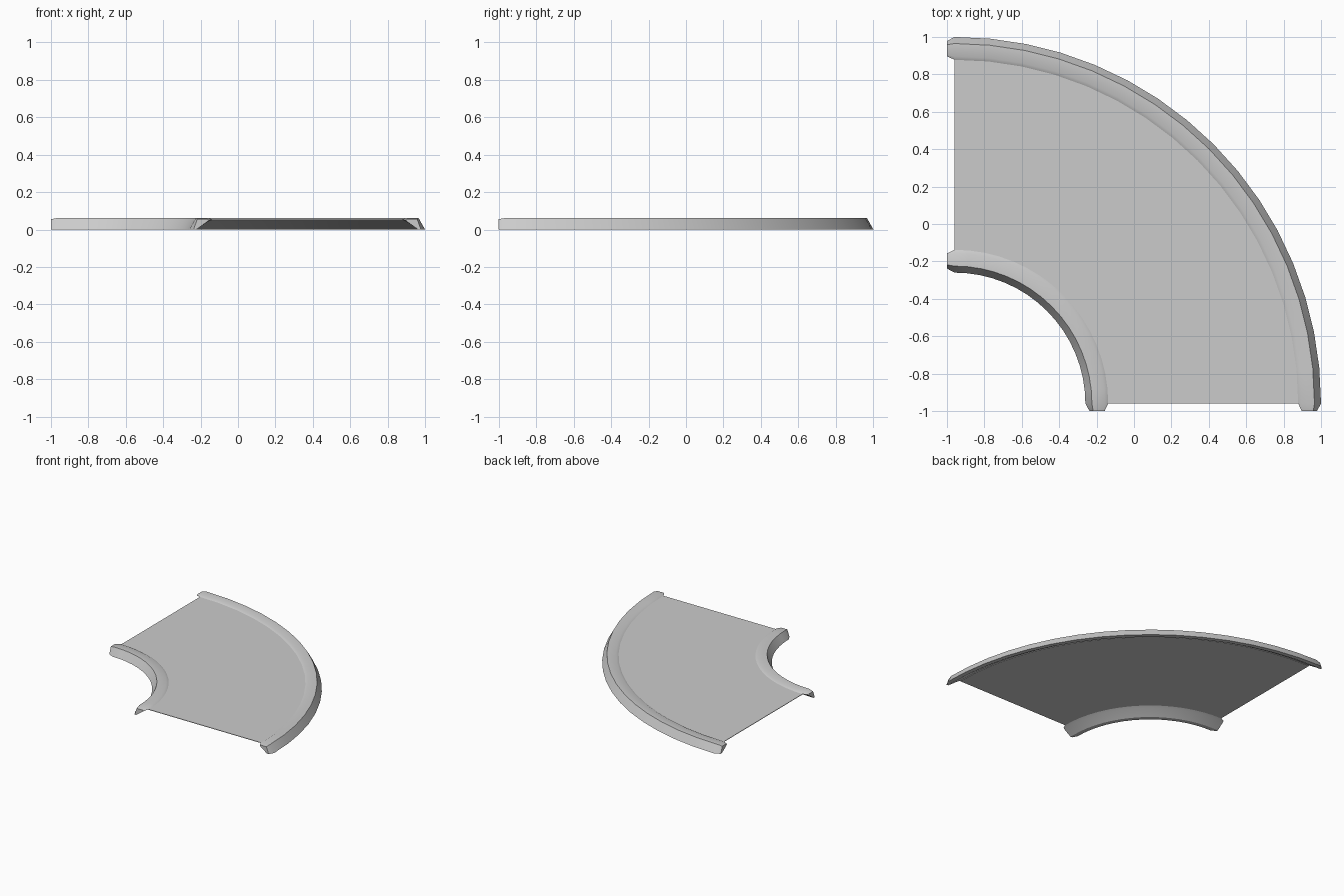
import bpy, bmesh, math

cube = bpy.data.objects.get("Cube")
if cube:
    bpy.data.objects.remove(cube, do_unlink=True)

CX = CY = -0.96          # centre of the bend
R_IN, R_OUT = 0.70, 1.96
STEPS = 16
TAB = 0.04

grey = bpy.data.materials.new("light grey")
grey.use_nodes = True
colour = (0.6, 0.6, 0.6, 1)
grey.diffuse_color = colour
grey.node_tree.nodes["Principled BSDF"].inputs["Base Color"].default_value = colour

# Kerb cross-section: distance from the kerb's free edge, height
KERB = [(0, 0), (0.035, 0.0625), (0.104, 0.0625), (0.122, 0.053),
        (0.1, 0.042), (0.035, 0)]
# Smaller section at the tip of each end tab
TIP = [(0.022, 0), (0.042, 0.055), (0.096, 0.055), (0.103, 0.05),
       (0.096, 0.042), (0.037, 0)]


def place(r, z, angle, push=0):
    """Point on the bend; push moves it past the end along the tangent."""
    c, s = math.cos(angle), math.sin(angle)
    return (CX + r * c - push * s, CY + r * s + push * c, z)


def finish(bm, name):
    bmesh.ops.recalc_face_normals(bm, faces=bm.faces)
    mesh = bpy.data.meshes.new(name)
    bm.to_mesh(mesh)
    bm.free()
    obj = bpy.data.objects.new(name, mesh)
    mesh.materials.append(grey)
    bpy.context.collection.objects.link(obj)
    bpy.ops.object.select_all(action='DESELECT')
    bpy.context.view_layer.objects.active = obj
    obj.select_set(True)
    bpy.ops.object.shade_smooth_by_angle(angle=math.radians(30))
    return obj


def kerb(name, edge, side):
    """Sweep the section round the bend and close it with tapered tabs."""
    bm = bmesh.new()
    angles = [math.pi / 2 * i / STEPS for i in range(STEPS + 1)]
    stations = [(TIP, angles[0], -TAB)]
    stations += [(KERB, a, 0) for a in angles]
    stations += [(TIP, angles[-1], TAB)]
    rings = [[bm.verts.new(place(edge + side * d, z, a, push)) for d, z in section]
             for section, a, push in stations]
    n = len(KERB)
    for a, b in zip(rings, rings[1:]):
        for i in range(n):
            j = (i + 1) % n
            bm.faces.new((a[i], a[j], b[j], b[i]))
    bm.faces.new(rings[0])
    bm.faces.new(rings[-1])
    return finish(bm, name)


kerb("inner_kerb", R_IN, 1)
kerb("outer_kerb", R_OUT, -1)

# Thin curved road deck between the kerbs
bm = bmesh.new()
width, top = KERB[3]
section = [(R_IN + width, top), (R_OUT - width, top),
           (R_OUT - width, top - 0.004), (R_IN + width, top - 0.004)]
rings = [[bm.verts.new(place(r, z, math.pi / 2 * i / STEPS)) for r, z in section]
         for i in range(STEPS + 1)]
for a, b in zip(rings, rings[1:]):
    for i in range(4):
        j = (i + 1) % 4
        bm.faces.new((a[i], a[j], b[j], b[i]))
bm.faces.new(rings[0])
bm.faces.new(rings[-1])
finish(bm, "road_deck")
